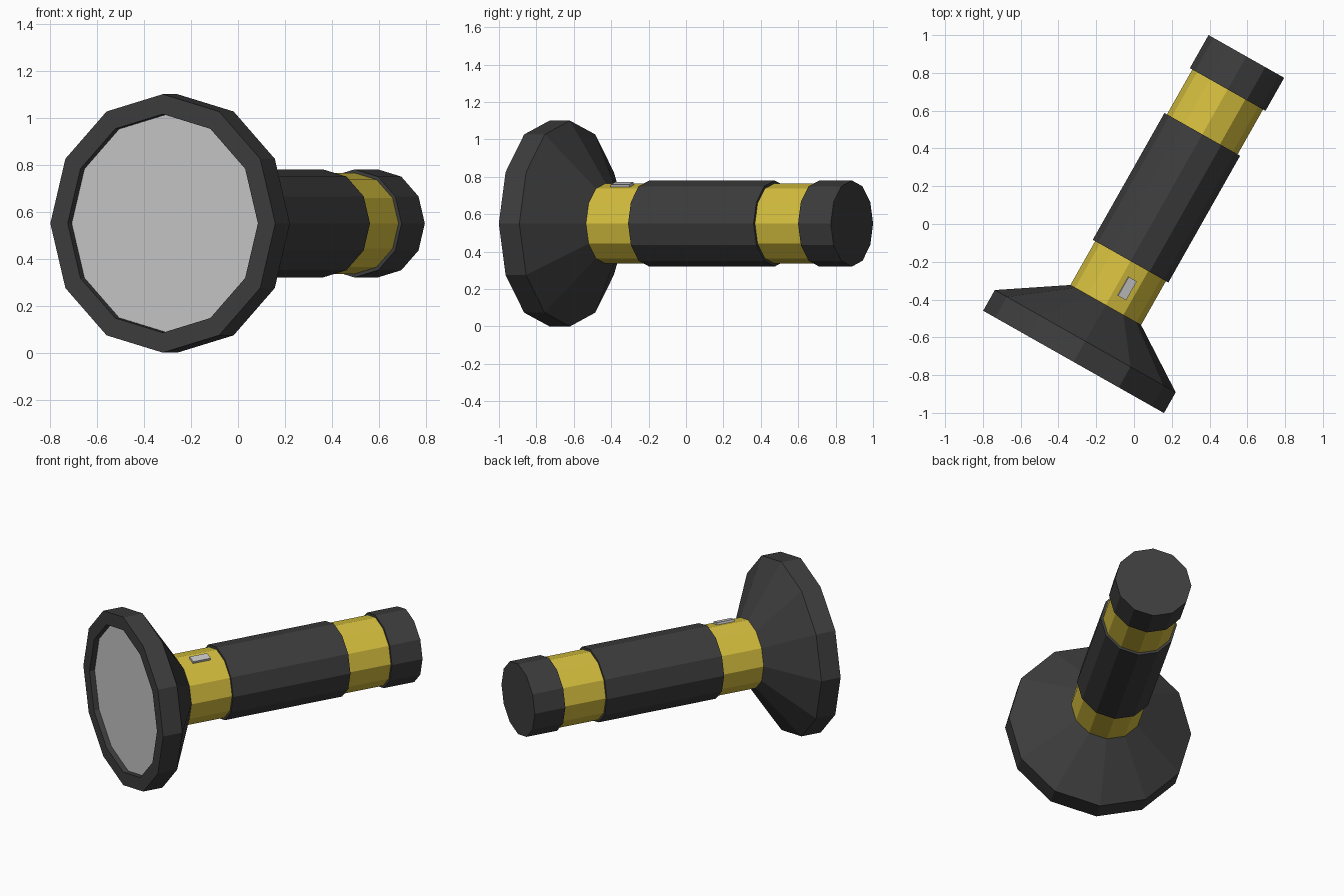
import bpy, bmesh
from math import radians, sin, cos, pi
from mathutils import Matrix, Vector

cube = bpy.data.objects.get("Cube")
if cube:
    bpy.data.objects.remove(cube, do_unlink=True)

SIDES = 12
# The torch is built along local +y from the front rim, then placed on the ground
PLACE = Matrix.Translation((-0.32, -0.73, 0.55)) @ Matrix.Rotation(radians(-29.5), 4, 'Z')


def material(name, rgb):
    m = bpy.data.materials.new(name)
    m.use_nodes = True
    m.diffuse_color = (*rgb, 1)
    m.node_tree.nodes["Principled BSDF"].inputs["Base Color"].default_value = (*rgb, 1)
    return m


black = material("black rubber", (0.047, 0.047, 0.047))
yellow = material("yellow casing", (0.67, 0.52, 0.048))
silver = material("pale grey", (0.58, 0.58, 0.58))


def finish(name, bm, mat):
    bmesh.ops.recalc_face_normals(bm, faces=bm.faces)
    mesh = bpy.data.meshes.new(name)
    bm.to_mesh(mesh)
    bm.free()
    mesh.materials.append(mat)
    ob = bpy.data.objects.new(name, mesh)
    ob.matrix_world = PLACE
    bpy.context.collection.objects.link(ob)
    return ob


def turned(name, profile, mat):
    """Faceted solid turned round the y axis from (distance, radius) pairs, capped at both ends."""
    bm = bmesh.new()
    rings = [[bm.verts.new((r * cos(2 * pi * i / SIDES), y, r * sin(2 * pi * i / SIDES)))
              for i in range(SIDES)] for y, r in profile]
    for a, b in zip(rings, rings[1:]):
        for i in range(SIDES):
            j = (i + 1) % SIDES
            bm.faces.new((a[i], a[j], b[j], b[i]))
    bm.faces.new(rings[0])
    bm.faces.new(rings[-1])
    return finish(name, bm, mat)


# Flared head with a recessed front
turned("head", [(0.04, 0.465), (0, 0.465), (0, 0.55), (0.126, 0.55), (0.346, 0.215)], black)
turned("lens", [(0.033, 0.464), (0.038, 0.464)], silver)

# Barrel with the grip sleeve and tail cap over it
turned("barrel", [(0.34, 0.215), (1.67, 0.215)], yellow)
turned("grip", [(0.613, 0.23), (1.384, 0.23)], black)
turned("tail_cap", [(1.657, 0.23), (1.858, 0.23)], black)

# Switch lying on the facet just right of the top
bm = bmesh.new()
tilt = Matrix.Rotation(pi / SIDES, 4, 'Y')
seat = Matrix.Translation(Vector((0, 0.478, 0)))
bmesh.ops.create_cube(bm, size=1, matrix=seat @ tilt @ Matrix.Translation((0, 0, 0.212))
                      @ Matrix.Diagonal((0.05, 0.115, 0.02, 1)))
finish("switch", bm, silver)
